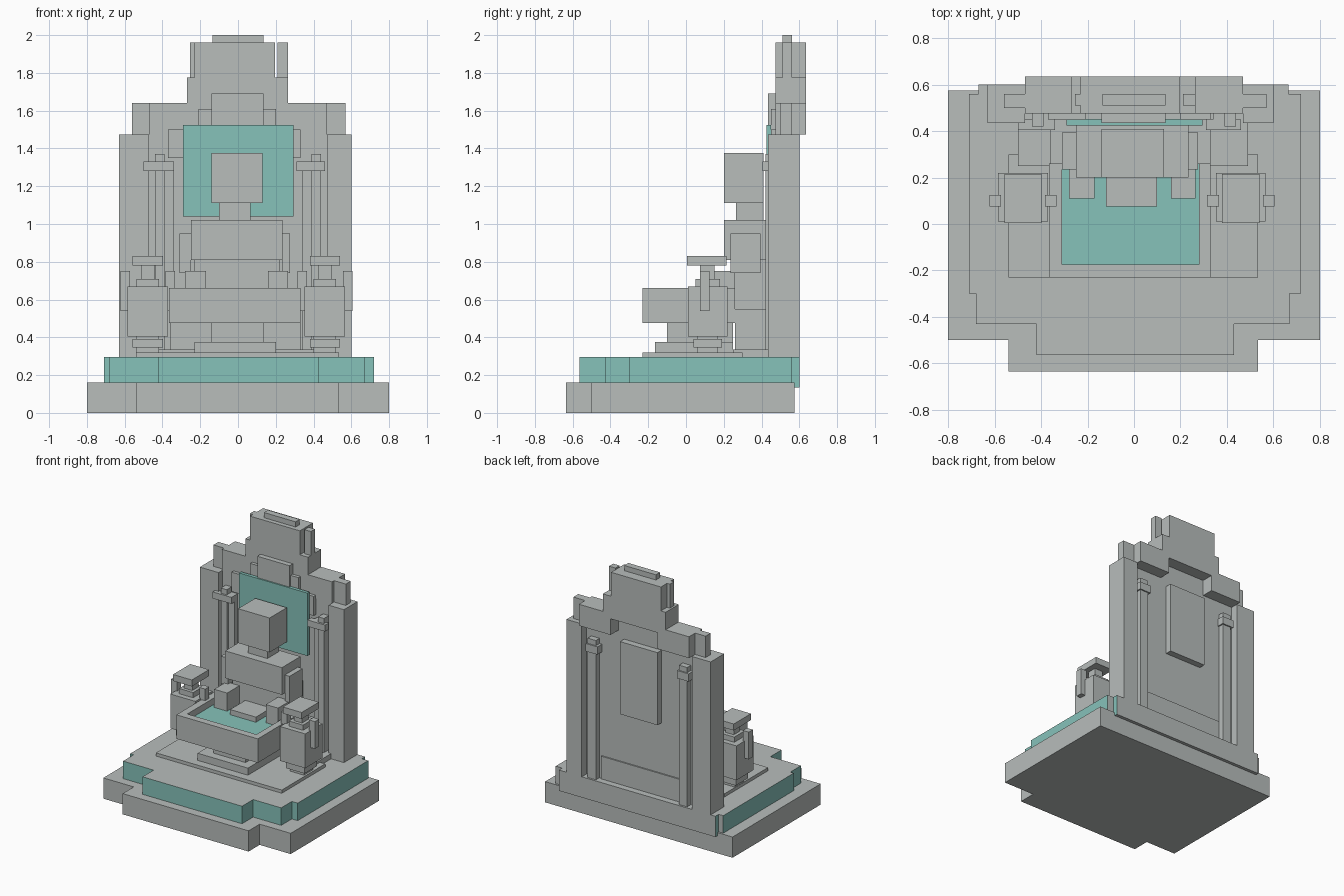
import bpy, bmesh


def material(name, rgb):
    m = bpy.data.materials.new(name)
    m.diffuse_color = (*rgb, 1)
    return m


STONE = material("stone_grey", (0.48, 0.51, 0.50))
TEAL = material("pale_teal", (0.24, 0.54, 0.49))


def finish(name, bm, mats):
    bmesh.ops.recalc_face_normals(bm, faces=bm.faces)
    me = bpy.data.meshes.new(name)
    bm.to_mesh(me)
    bm.free()
    for m in mats:
        me.materials.append(m)
    ob = bpy.data.objects.new(name, me)
    bpy.context.collection.objects.link(ob)
    return ob


def prism(name, outline, lo, hi, mats=(STONE,), axis="z"):
    """Extrude an outline along z (points x, y) or along y (points x, z)."""
    bm = bmesh.new()
    if axis == "z":
        pts, step = [(a, b, lo) for a, b in outline], (0, 0, hi - lo)
    else:
        pts, step = [(a, lo, b) for a, b in outline], (0, hi - lo, 0)
    face = bm.faces.new([bm.verts.new(p) for p in pts])
    ext = bmesh.ops.extrude_face_region(bm, geom=[face], use_keep_orig=True)
    bmesh.ops.translate(bm, vec=step, verts=[v for v in ext["geom"] if isinstance(v, bmesh.types.BMVert)])
    return finish(name, bm, mats)


def box(name, x0, x1, y0, y1, z0, z1, mats=(STONE,)):
    return prism(name, [(x0, y0), (x1, y0), (x1, y1), (x0, y1)], z0, z1, mats)


def teal_sides(ob):
    # Teal on the front and side faces, stone on top, bottom and back
    for p in ob.data.polygons:
        p.material_index = 0 if abs(p.normal.z) > 0.5 or p.normal.y > 0.5 else 1


# Stepped base
prism("plinth", [(-.80, .575), (-.80, -.50), (-.54, -.50), (-.54, -.635), (.535, -.635),
                 (.535, -.50), (.80, -.50), (.80, .575)], 0, .16)
teal_sides(prism("upper_step", [(-.67, .56), (-.71, .56), (-.71, -.30), (-.68, -.30), (-.68, -.43),
                                (-.42, -.43), (-.42, -.565), (.43, -.565), (.43, -.43), (.67, -.43),
                                (.67, -.30), (.72, -.30), (.72, .56), (.67, .56)],
                 .16, .295, (STONE, TEAL)))
teal_sides(box("back_step", -.67, .665, .55, .60, .135, .295, (STONE, TEAL)))
box("floor_plate", -.54, .535, -.23, .30, .295, .32)
box("rear_floor", -.50, .49, .25, .48, .295, .335)

# Back wall with side pillars
box("left_pillar", -.63, -.47, .435, .60, .295, 1.475)
box("right_pillar", .47, .60, .435, .60, .295, 1.475)
box("back_wall", -.47, .47, .48, .54, .295, 1.60)
box("rear_skirting", -.34, .34, .54, .55, .295, .47)
box("rear_panel", -.17, .15, .54, .59, .86, 1.42)

# Slim posts with capitals on both faces of the wall
for side, s in (("left", -1), ("right", 1)):
    a, b = sorted((s * .34, s * .44))
    c, d = (-.50, -.34) if s < 0 else (.31, .46)
    box(side + "_post", s * .415 - .025, s * .415 + .025, .42, .48, .335, 1.37)
    box(side + "_inner_post", s * .365 - .025, s * .365 + .025, .44, .48, .335, 1.33)
    box(side + "_capital", c, d, .405, .45, 1.28, 1.33)
    box(side + "_rear_post", a + .02, b - .01, .54, .585, .295, 1.37)
    box(side + "_rear_capital", a, b, .54, .595, 1.27, 1.33)

# Stepped crown with a raised arch below
prism("crown", [(-.47, 1.475), (-.20, 1.475), (-.20, 1.60), (.20, 1.60), (.20, 1.475), (.47, 1.475),
                (.47, 1.64), (.265, 1.64), (.265, 1.775), (.195, 1.775), (.195, 1.96), (-.23, 1.96),
                (-.23, 1.775), (-.27, 1.775), (-.27, 1.64), (-.47, 1.64)], .475, .635, axis="y")
box("left_crown_wing", -.56, -.47, .50, .56, 1.475, 1.64)
box("right_crown_wing", .47, .57, .50, .56, 1.475, 1.64)
box("left_crown_fin", -.255, -.23, .51, .56, 1.775, 1.96)
box("right_crown_fin", .21, .265, .51, .56, 1.775, 1.96)
box("crown_cap", -.135, .135, .51, .56, 1.96, 2.0)

# Stepped relief on the front of the wall
prism("arch_relief", [(-.37, 1.35), (.33, 1.35), (.33, 1.50), (.20, 1.50), (.20, 1.61), (-.21, 1.61),
                      (-.21, 1.50), (-.37, 1.50)], .45, .48, axis="y")
box("arch_keystone", -.14, .135, .435, .475, 1.50, 1.69)
box("teal_backboard", -.29, .295, .425, .45, 1.04, 1.525, (TEAL,))

# Seated figure
box("throne_seat", -.36, .33, .26, .48, .335, .55)
box("torso", -.23, .22, .26, .48, .55, .81)
box("shoulders", -.25, .235, .20, .425, .81, 1.02)
box("left_arm", -.31, -.25, .235, .395, .74, .95)
box("right_arm", .235, .275, .235, .395, .74, .95)
box("neck", -.10, .065, .265, .41, 1.02, 1.11)
box("head", -.14, .13, .20, .41, 1.11, 1.375)
box("left_knee", -.28, -.17, .11, .26, .60, .75)
box("right_knee", .16, .265, .11, .26, .60, .75)

# Basin with water on a stepped foot
box("basin_foot", -.23, .20, -.165, .25, .32, .375)
box("basin_stem", -.14, .135, -.10, .25, .375, .475)
box("basin_floor", -.365, .33, -.23, .26, .475, .60)
box("basin_front", -.365, .33, -.23, -.175, .60, .66)
box("basin_left", -.365, -.31, -.175, .26, .60, .66)
box("basin_right", .28, .33, -.175, .26, .60, .66)
box("water", -.31, .28, -.175, .26, .60, .61, (TEAL,))
box("offering_plate", -.12, .10, .075, .26, .61, .65)

# Two lidded urns with handles
for side, x in (("left", -.478), ("right", .46)):
    box(side + "_urn_foot", x - .08, x + .08, .04, .19, .345, .39)
    box(side + "_urn_base", x - .06, x + .06, .06, .17, .32, .345)
    box(side + "_urn_stem", x - .06, x + .06, .06, .17, .39, .405)
    box(side + "_urn_body", x - .107, x + .107, .01, .22, .405, .67)
    box(side + "_urn_collar", x - .06, x + .06, .05, .18, .67, .71)
    box(side + "_urn_neck", x - .035, x + .035, .075, .15, .71, .78)
    box(side + "_urn_lid", x - .08, x + .08, .005, .215, .78, .83)
    for tag, s in (("left", -1), ("right", 1)):
        h = x + s * .12
        box(f"{side}_urn_{tag}_handle", h - .025, h + .025, .075, .125, .54, .75)
